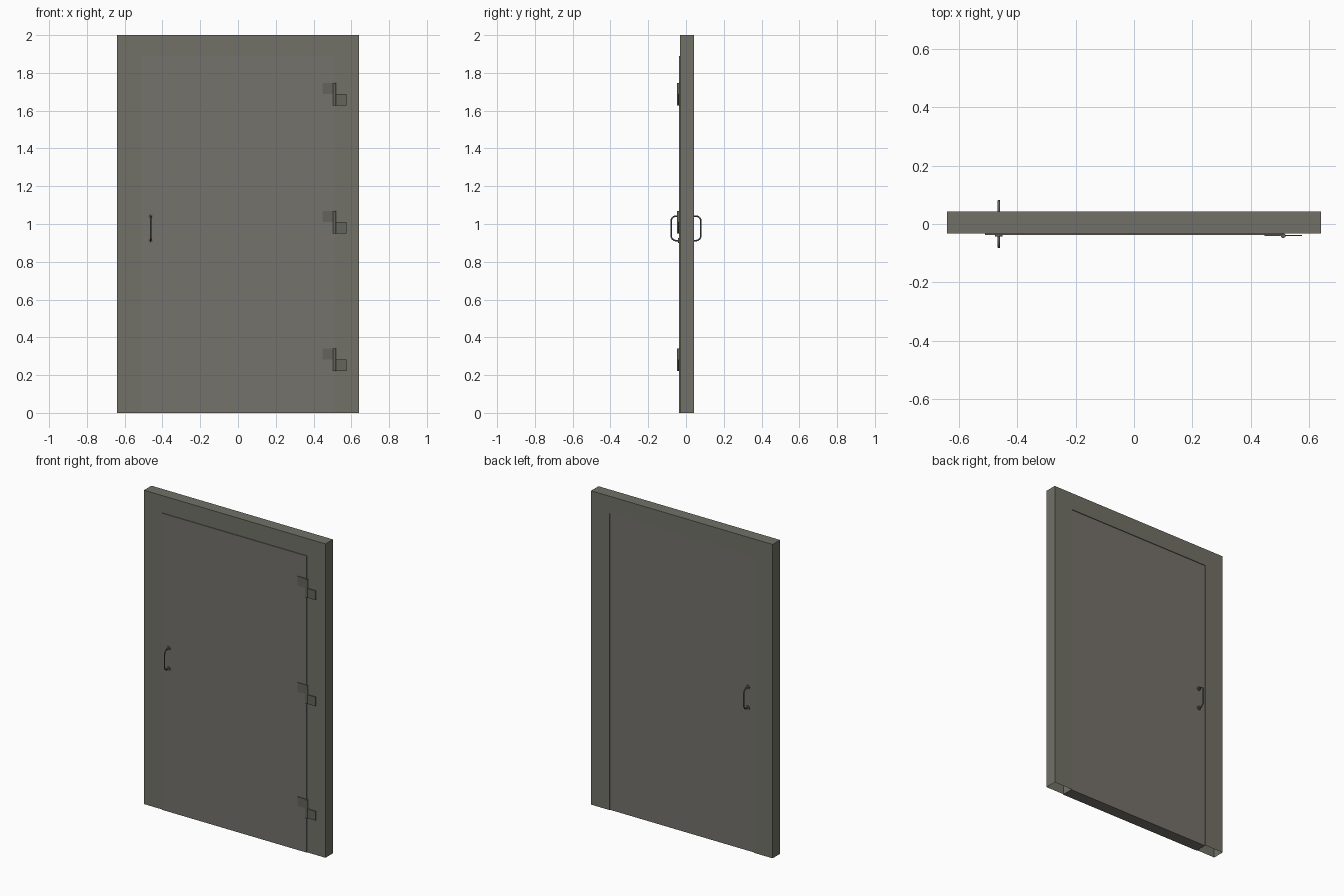
import bpy, bmesh, math
from mathutils import Vector, Matrix

if "Cube" in bpy.data.objects:
    bpy.data.objects.remove(bpy.data.objects["Cube"])


def material(name, rgb):
    m = bpy.data.materials.new(name)
    m.diffuse_color = (*rgb, 1.0)
    m.use_nodes = True
    m.node_tree.nodes["Principled BSDF"].inputs["Base Color"].default_value = m.diffuse_color
    return m


FRAME = material("frame grey", (0.165, 0.165, 0.137))
DOOR = material("door warm grey", (0.178, 0.168, 0.147))
METAL = material("hardware dark grey", (0.13, 0.128, 0.11))


def finish(bm, name, mat, smooth=False):
    bmesh.ops.recalc_face_normals(bm, faces=bm.faces)
    me = bpy.data.meshes.new(name)
    bm.to_mesh(me)
    bm.free()
    me.materials.append(mat)
    ob = bpy.data.objects.new(name, me)
    bpy.context.collection.objects.link(ob)
    if smooth:
        bpy.ops.object.select_all(action='DESELECT')
        ob.select_set(True)
        bpy.context.view_layer.objects.active = ob
        bpy.ops.object.shade_smooth_by_angle(angle=math.radians(40))
    return ob


def add_box(bm, lo, hi):
    lo, hi = Vector(lo), Vector(hi)
    mat = Matrix.Translation((lo + hi) / 2) @ Matrix.Diagonal((*(hi - lo), 1))
    bmesh.ops.create_cube(bm, size=1, matrix=mat)


def add_cylinder(bm, centre, radius, depth, rot=Matrix(), sides=16):
    bmesh.ops.create_cone(bm, cap_ends=True, segments=sides, radius1=radius,
                          radius2=radius, depth=depth,
                          matrix=Matrix.Translation(centre) @ rot)


# Frame: an upside-down U extruded through its depth, open underneath
W, H, DW, DH = 0.64, 2.0, 0.51, 1.89
Y0, Y1 = -0.033, 0.042
outline = [(-W, 0), (-W, H), (W, H), (W, 0), (DW, 0), (DW, DH), (-DW, DH), (-DW, 0)]
bm = bmesh.new()
face = bm.faces.new([bm.verts.new((x, Y0, z)) for x, z in outline])
ext = bmesh.ops.extrude_face_region(bm, geom=[face], use_keep_orig=True)
bmesh.ops.translate(bm, vec=(0, Y1 - Y0, 0),
                    verts=[g for g in ext["geom"] if isinstance(g, bmesh.types.BMVert)])
bmesh.ops.recalc_face_normals(bm, faces=bm.faces)
soles = [f for f in bm.faces if all(v.co.z < 1e-5 for v in f.verts)]
bmesh.ops.delete(bm, geom=soles, context='FACES')
finish(bm, "door_frame", FRAME)

# Door leaf: slightly proud at the front, slightly recessed at the back
bm = bmesh.new()
add_box(bm, (-DW, -0.0375, 0), (DW, 0.0375, DH))
finish(bm, "door_leaf", DOOR)

# Hinges: upper leaf on the door, lower leaf on the frame, shared pin
PX, PY = 0.511, -0.040
for label, z in (("top", 1.687), ("middle", 1.010), ("bottom", 0.282)):
    bm = bmesh.new()
    add_box(bm, (0.447, -0.0415, z), (PX, -0.0370, z + 0.059))
    add_box(bm, (PX, -0.0415, z - 0.059), (0.575, -0.0370, z))
    for s in (-1, 1):
        add_cylinder(bm, (PX, PY, z + s * 0.0295), 0.008, 0.059)
    finish(bm, label + "_hinge", METAL, smooth=True)

# Pull handles: round bar swept along a rounded bow, with a disc at each foot
HX, ZA, ZB, REACH, R, BAR = -0.463, 0.912, 1.042, 0.079, 0.027, 0.0042


def bow_path():
    pts = [(0.036, ZA)]
    for cz, start in ((ZA + R, -90), (ZB - R, 0)):
        for i in range(7):
            a = math.radians(start + 15 * i)
            pts.append((REACH - R + R * math.cos(a), cz + R * math.sin(a)))
    return pts + [(0.036, ZB)]


for label, side in (("front", -1), ("back", 1)):
    bm = bmesh.new()
    path = bow_path()
    rings = []
    for i, (y, z) in enumerate(path):
        a, b = path[max(i - 1, 0)], path[min(i + 1, len(path) - 1)]
        t = Vector((0, b[0] - a[0], b[1] - a[1])).normalized()
        n = Vector((1, 0, 0)).cross(t)
        ring = []
        for k in range(10):
            ang = math.tau * k / 10
            p = Vector((HX, y, z)) + BAR * (Vector((math.cos(ang), 0, 0)) + n * math.sin(ang))
            ring.append(bm.verts.new((p.x, p.y * side, p.z)))
        rings.append(ring)
    for r0, r1 in zip(rings, rings[1:]):
        for k in range(10):
            j = (k + 1) % 10
            bm.faces.new((r0[k], r0[j], r1[j], r1[k]))
    for z in (ZA, ZB):
        add_cylinder(bm, (HX, side * 0.040, z), 0.013, 0.007,
                     Matrix.Rotation(math.pi / 2, 4, 'X'))
    finish(bm, label + "_handle", METAL, smooth=True)
